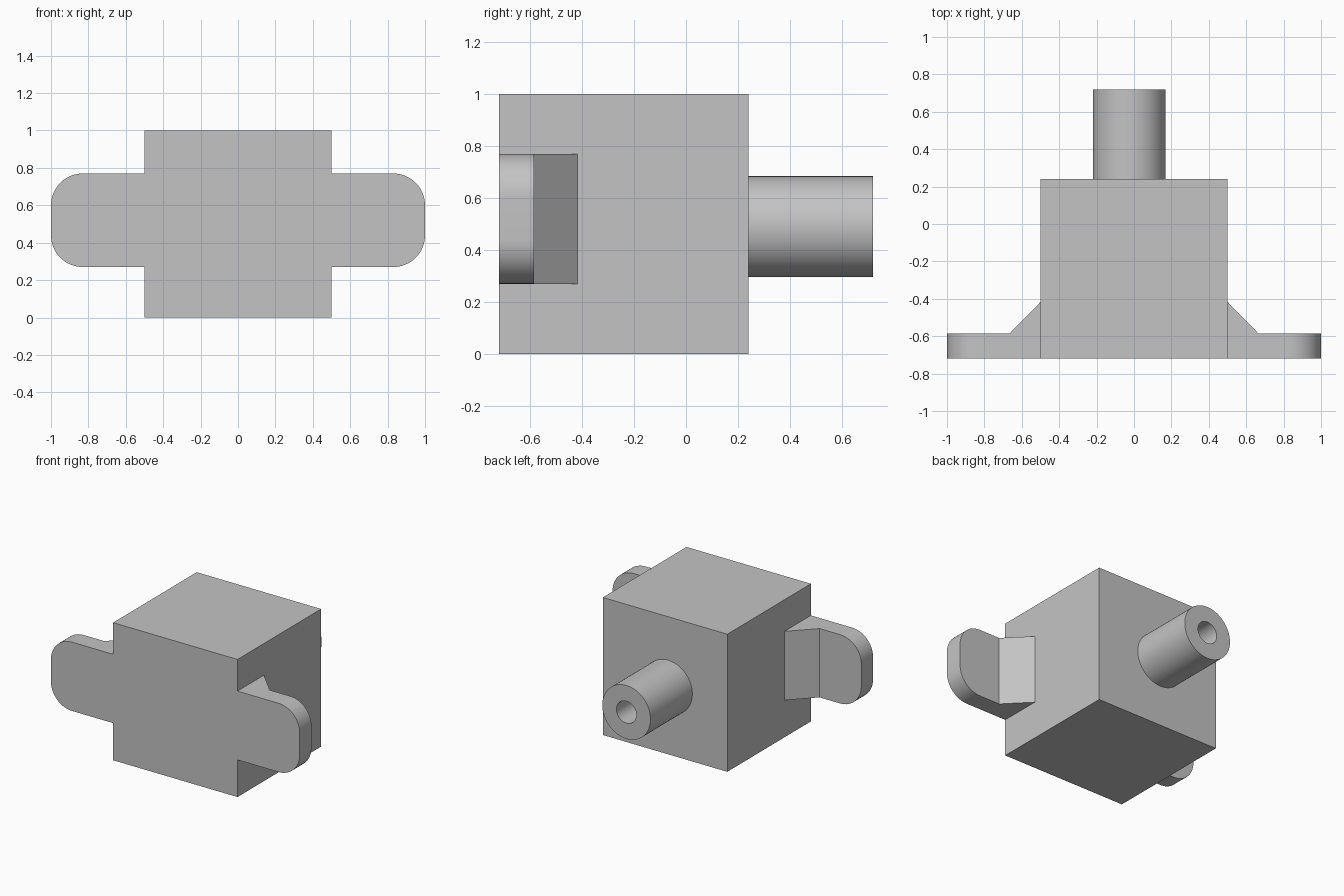
import bpy, bmesh, math

if "Cube" in bpy.data.objects:
    bpy.data.objects.remove(bpy.data.objects["Cube"])

grey = bpy.data.materials.new("light grey")
grey.diffuse_color = (0.55, 0.55, 0.55, 1)
grey.use_nodes = True
grey.node_tree.nodes["Principled BSDF"].inputs["Base Color"].default_value = grey.diffuse_color


def new_object(name, bm):
    bmesh.ops.recalc_face_normals(bm, faces=bm.faces)
    mesh = bpy.data.meshes.new(name)
    bm.to_mesh(mesh)
    bm.free()
    mesh.materials.append(grey)
    obj = bpy.data.objects.new(name, mesh)
    bpy.context.collection.objects.link(obj)
    return obj


def prism(name, plan, z0, z1, corner=0):
    """Extrude a plan outline upwards, optionally rounding the outer end corners."""
    bm = bmesh.new()
    face = bm.faces.new([bm.verts.new((x, y, z0)) for x, y in plan])
    top = bmesh.ops.extrude_face_region(bm, geom=[face])["geom"]
    for v in top:
        if isinstance(v, bmesh.types.BMVert):
            v.co.z = z1
    if corner:
        ends = [e for e in bm.edges
                if all(abs(v.co.x) > 0.99 for v in e.verts)
                and abs(e.verts[0].co.z - e.verts[1].co.z) < 1e-4]
        bmesh.ops.bevel(bm, geom=ends, offset=corner, segments=16,
                        profile=0.5, affect='EDGES')
    return new_object(name, bm)


def rod(name, x, z, radius, y0, y1, sides=64):
    """Cylinder lying along y."""
    bm = bmesh.new()
    bmesh.ops.create_cone(bm, cap_ends=True, segments=sides,
                          radius1=radius, radius2=radius, depth=y1 - y0)
    for v in bm.verts:
        a, b, c = v.co
        v.co = (x + a, (y0 + y1) / 2 + c, z + b)
    return new_object(name, bm)


def combine(target, other, operation):
    mod = target.modifiers.new(operation.lower(), 'BOOLEAN')
    mod.operation, mod.solver, mod.object = operation, 'EXACT', other
    bpy.context.view_layer.objects.active = target
    bpy.ops.object.modifier_apply(modifier=mod.name)
    bpy.data.objects.remove(other)


FRONT, BACK = -0.72, 0.24

# Square housing
housing = prism("housing", [(-0.5, FRONT), (0.5, FRONT), (0.5, BACK), (-0.5, BACK)], 0, 1)

# Mounting ears with gussets and screw holes, one per side
ear_plan = [(0.4, FRONT), (1, FRONT), (1, -0.585), (0.665, -0.585),
            (0.5, -0.417), (0.4, -0.417)]
for side in (-1, 1):
    ear = prism("mounting_ear", [(side * x, y) for x, y in ear_plan], 0.27, 0.77, 0.17)
    combine(housing, ear, 'UNION')
    combine(housing, rod("screw_hole", side * 0.785, 0.487, 0.052, -0.9, -0.5, 32), 'DIFFERENCE')

# Hollow shaft on the back
combine(housing, rod("shaft", -0.025, 0.49, 0.194, BACK - 0.1, 0.72), 'UNION')
combine(housing, rod("shaft_bore", -0.025, 0.49, 0.08, BACK, 0.9, 32), 'DIFFERENCE')

housing.select_set(True)
bpy.context.view_layer.objects.active = housing
bpy.ops.object.shade_smooth_by_angle(angle=math.radians(30))
